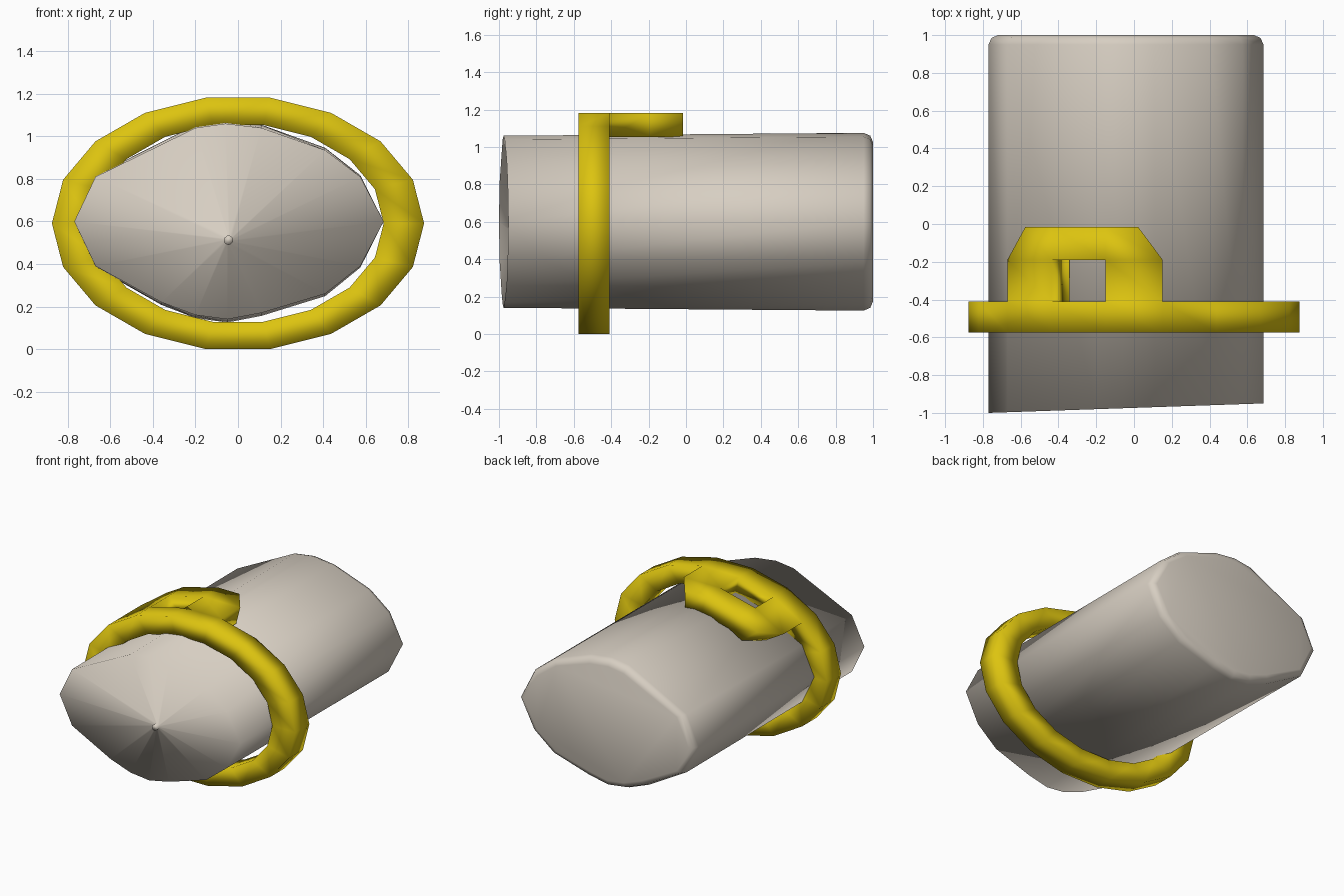
import bpy, bmesh
from math import cos, sin, radians

if "Cube" in bpy.data.objects:
    bpy.data.objects.remove(bpy.data.objects["Cube"], do_unlink=True)


def material(name, rgb):
    m = bpy.data.materials.new(name)
    m.use_nodes = True
    m.diffuse_color = (*rgb, 1)
    bsdf = m.node_tree.nodes["Principled BSDF"]
    bsdf.inputs["Base Color"].default_value = (*rgb, 1)
    bsdf.inputs["Roughness"].default_value = 0.8
    return m


def finish(bm, name, mat):
    bmesh.ops.recalc_face_normals(bm, faces=bm.faces)
    for f in bm.faces:
        f.smooth = True
    me = bpy.data.meshes.new(name)
    bm.to_mesh(me)
    bm.free()
    me.materials.append(mat)
    ob = bpy.data.objects.new(name, me)
    bpy.context.collection.objects.link(ob)
    return ob


paper = material("warm grey paper", (0.68, 0.62, 0.54))
yellow = material("yellow band", (0.72, 0.55, 0.005))

# Rolled body: almond cross-section lofted from the dished front to the rounded back
section = [(.685, .6), (.575, .81), (.41, .935), (.11, 1.04), (-.06, 1.06),
           (-.2, 1.04), (-.67, .81), (-.77, .6), (-.67, .39), (-.36, .22),
           (-.2, .16), (-.05, .14), (.11, .17), (.41, .26), (.575, .39)]
CX, CZ, APEX_Z = -.045, .6, .512
bm = bmesh.new()


def ring_at(y, inset, grow):
    pts = []
    for x, z in section:
        dx, dz = x - CX, (z - CZ) * grow
        k = 1 - inset / (dx * dx + dz * dz) ** .5
        pts.append(bm.verts.new((CX + dx * k, y, CZ + dz * k)))
    return pts


def nub_ring(y):
    out = []
    for x, z in section:
        dx, dz = x - CX, z - APEX_Z
        k = .022 / (dx * dx + dz * dz) ** .5
        out.append(bm.verts.new((CX + dx * k, y, APEX_Z + dz * k)))
    return out


front = ring_at(-1, 0, 1)
for v in front:
    v.co.y = -1 + .0345 * (v.co.x + .77)
loops = [nub_ring(-.92), nub_ring(-.89), front,
         ring_at(.95, 0, 1.033), ring_at(.985, .015, 1.033), ring_at(1, .05, 1.033)]
n = len(section)
for a, b in zip(loops, loops[1:]):
    for i in range(n):
        j = (i + 1) % n
        bm.faces.new((a[i], a[j], b[j], b[i]))
bm.faces.new(loops[0])
bm.faces.new(loops[-1])
finish(bm, "rolled_body", paper)

# Oval band with a bow loop: a sheet of outer faces, thickened towards the axis
RX, RZ, BAND_Z, INNER = .875, .6, .591, .783
STEP, Y0, Y1, Y2, Y3 = 20, -.575, -.41, -.19, -.015
bm = bmesh.new()
cache = {}


def oval(a):
    t = radians(a)
    return RX * cos(t), BAND_Z + RZ * sin(t)


def vert(a, y, blend=0, toward=0):
    key = (a % 360, y)
    if key not in cache:
        (x, z), (u, w) = oval(a), oval(toward)
        cache[key] = bm.verts.new((x + (u - x) * blend, y, z + (w - z) * blend))
    return cache[key]


def cell(a, y0, y1):
    return bm.faces.new((vert(a, y0), vert(a + STEP, y0),
                         vert(a + STEP, y1), vert(a, y1)))


# tapered far corners of the bow
vert(140, Y3, .41, 120)
vert(80, Y3, .43, 100)
for i in range(18):
    cell(i * STEP, Y0, Y1)
for a in (80, 120):
    cell(a, Y1, Y2)
for a in (80, 100, 120):
    cell(a, Y2, Y3)

outer_faces = list(bm.faces)
rim = [e for e in bm.edges if e.is_boundary]
inner = {v: bm.verts.new((v.co.x * INNER, v.co.y, BAND_Z + (v.co.z - BAND_Z) * INNER))
         for v in list(bm.verts)}
for f in outer_faces:
    bm.faces.new([inner[v] for v in reversed(f.verts)])
for e in rim:
    a, b = e.verts
    bm.faces.new((a, b, inner[b], inner[a]))
finish(bm, "band_with_bow", yellow)
